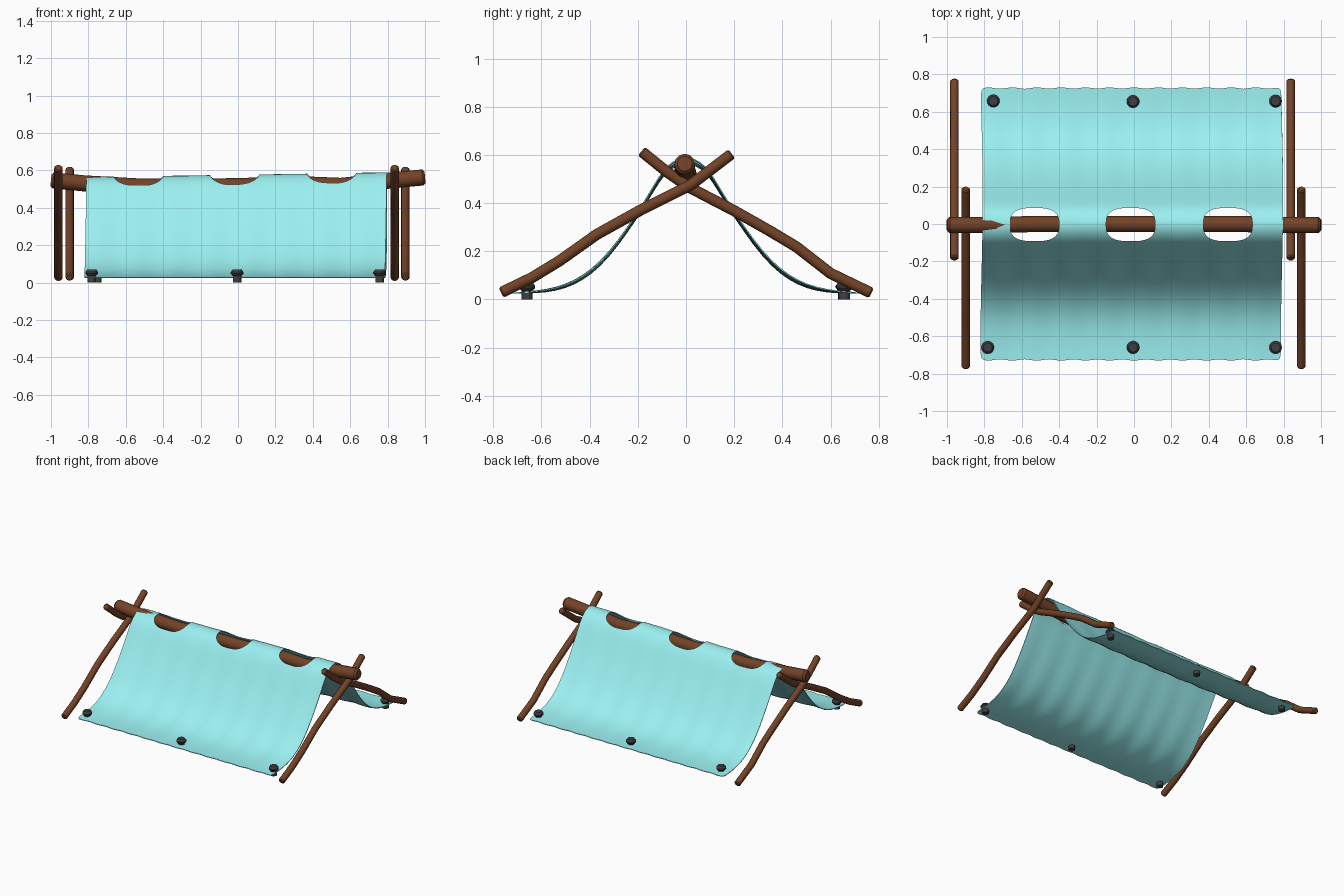
import bpy, bmesh, math
from mathutils import Vector

if "Cube" in bpy.data.objects:
    bpy.data.objects.remove(bpy.data.objects["Cube"])


def material(name, rgb):
    m = bpy.data.materials.new(name)
    m.diffuse_color = (*rgb, 1)
    m.use_nodes = True
    m.node_tree.nodes["Principled BSDF"].inputs["Base Color"].default_value = m.diffuse_color
    return m


WOOD = material("wood", (0.17, 0.055, 0.02))
CLOTH = material("cloth", (0.33, 0.87, 0.88))
IRON = material("iron", (0.05, 0.05, 0.055))


def add(name, data, mat=None):
    ob = bpy.data.objects.new(name, data)
    bpy.context.collection.objects.link(ob)
    if mat:
        data.materials.append(mat)
    bpy.ops.object.select_all(action='DESELECT')
    ob.select_set(True)
    bpy.context.view_layer.objects.active = ob
    return ob


def pole(name, pts, r):
    """Round timber along a bent path, with chamfered ends."""
    pts = [Vector(p) for p in pts]
    c = 0.3 * r
    a = pts[0] + (pts[1] - pts[0]).normalized() * c
    b = pts[-1] + (pts[-2] - pts[-1]).normalized() * c
    path = [pts[0], a, *pts[1:-1], b, pts[-1]]
    cu = bpy.data.curves.new(name, 'CURVE')
    cu.dimensions = '3D'
    cu.bevel_depth = r
    cu.bevel_resolution = 4
    cu.use_fill_caps = True
    sp = cu.splines.new('POLY')
    sp.points.add(len(path) - 1)
    for i, (q, p) in enumerate(zip(sp.points, path)):
        q.co = (*p, 1)
        q.radius = 0.72 if i in (0, len(path) - 1) else 1
    add(name, cu, WOOD)
    bpy.ops.object.convert(target='MESH')
    bpy.ops.object.shade_smooth_by_angle(angle=math.radians(35))


# Ridge pole, slightly bowed
pole("ridge_pole", [(-1, -.005, .547), (-.82, -.005, .53), (-.5, 0, .512), (0, 0, .515),
                    (.3, 0, .527), (.55, 0, .517), (.82, -.005, .546), (1, -.005, .563)], 0.043)

# Crossed legs at both ends
front = [(-.768, .028), (-.64, .09), (-.525, .16), (-.37, .27), (-.19, .37), (.02, .475), (.19, .605)]
back = [(.77, .026), (.6, .108), (.46, .217), (.35, .283), (.2, .368), (.01, .467), (-.08, .53), (-.185, .615)]
for side, xf, xb in (("left", -.90, -.96), ("right", .895, .838)):
    pole(f"front_leg_{side}", [(xf, y, z) for y, z in front], 0.023)
    pole(f"back_leg_{side}", [(xb, y, z) for y, z in back], 0.023)

# Draped cloth: half profile mirrored over the ridge, swept along x
half = [(0, .579), (.04, .572), (.08, .545), (.11, .508), (.16, .425), (.2, .362), (.28, .245),
        (.36, .152), (.43, .098), (.5, .062), (.58, .041), (.66, .032), (.72, .029)]
profile = [(-y, z) for y, z in half[:0:-1]] + half
N = 48
bm = bmesh.new()
rows = []
for y, z in profile:
    row = []
    t = abs(y) / .72
    slope = math.sin(math.pi * t)
    for i in range(N + 1):
        u = i / N * 2 - 1
        x = -.012 + .803 * u + .006 * math.sin(4 * y + 1)
        hem = max(0, (t - .75) / .25)
        yy = y + math.copysign(.011 * hem * math.cos(2 * math.pi * x / .26), y)
        zz = z * (1 + .022 * u * (1 - t))
        zz += slope * (.004 * math.sin(2 * math.pi * x / .2 + y) - .012 * (1 - u * u))
        row.append(bm.verts.new((x, yy, max(zz, .029))))
    rows.append(row)
for r0, r1 in zip(rows, rows[1:]):
    for i in range(N):
        bm.faces.new((r0[i], r0[i + 1], r1[i + 1], r1[i]))
me = bpy.data.meshes.new("cloth_cover")
bm.to_mesh(me)
bm.free()
cloth = add("cloth_cover", me, CLOTH)
cloth.modifiers.new("smooth", 'SUBSURF').levels = 1
sol = cloth.modifiers.new("thick", 'SOLIDIFY')
sol.thickness = 0.005
for m in ("smooth", "thick"):
    bpy.ops.object.modifier_apply(modifier=m)

# Rounded openings along the ridge
for cx in (-.532, -.018, .502):
    bm = bmesh.new()
    ring = []
    for k in range(40):
        a = 2 * math.pi * k / 40
        c, s = math.cos(a), math.sin(a)
        ring.append(bm.verts.new((cx + math.copysign(abs(c) ** .7, c) * .131,
                                  -.003 + math.copysign(abs(s) ** .7, s) * .089, .3)))
    f = bm.faces.new(ring)
    top = bmesh.ops.extrude_face_region(bm, geom=[f])["geom"]
    bmesh.ops.translate(bm, vec=(0, 0, .5), verts=[v for v in top if isinstance(v, bmesh.types.BMVert)])
    bmesh.ops.recalc_face_normals(bm, faces=bm.faces)
    cm = bpy.data.meshes.new("cutter")
    bm.to_mesh(cm)
    bm.free()
    cutter = add("cutter", cm)
    cutter.hide_render = True
    bo = cloth.modifiers.new("hole", 'BOOLEAN')
    bo.operation = 'DIFFERENCE'
    bo.solver = 'EXACT'
    bo.object = cutter
    bpy.context.view_layer.objects.active = cloth
    bpy.ops.object.modifier_apply(modifier="hole")
    bpy.data.objects.remove(cutter)
bpy.ops.object.select_all(action='DESELECT')
cloth.select_set(True)
bpy.ops.object.shade_smooth_by_angle(angle=math.radians(40))

# Pegs pinning both hems
peg = [(0, 0), (.023, 0), (.023, .035), (.034, .048), (.034, .056), (.024, .07), (0, .07)]
spots = [(-.752, .658), (-.005, .655), (.757, .657), (-.782, -.66), (-.005, -.66), (.757, -.66)]
for n, (px, py) in enumerate(spots):
    bm = bmesh.new()
    vs = [bm.verts.new((r, 0, z)) for r, z in peg]
    es = [bm.edges.new(p) for p in zip(vs, vs[1:])]
    bmesh.ops.spin(bm, geom=vs + es, cent=(0, 0, 0), axis=(0, 0, 1), angle=2 * math.pi, steps=16)
    bmesh.ops.remove_doubles(bm, verts=bm.verts, dist=1e-4)
    bmesh.ops.recalc_face_normals(bm, faces=bm.faces)
    pm = bpy.data.meshes.new("peg")
    bm.to_mesh(pm)
    bm.free()
    ob = add(f"peg_{n + 1}", pm, IRON)
    ob.location = (px, py, 0)
    bpy.ops.object.shade_smooth_by_angle(angle=math.radians(30))
